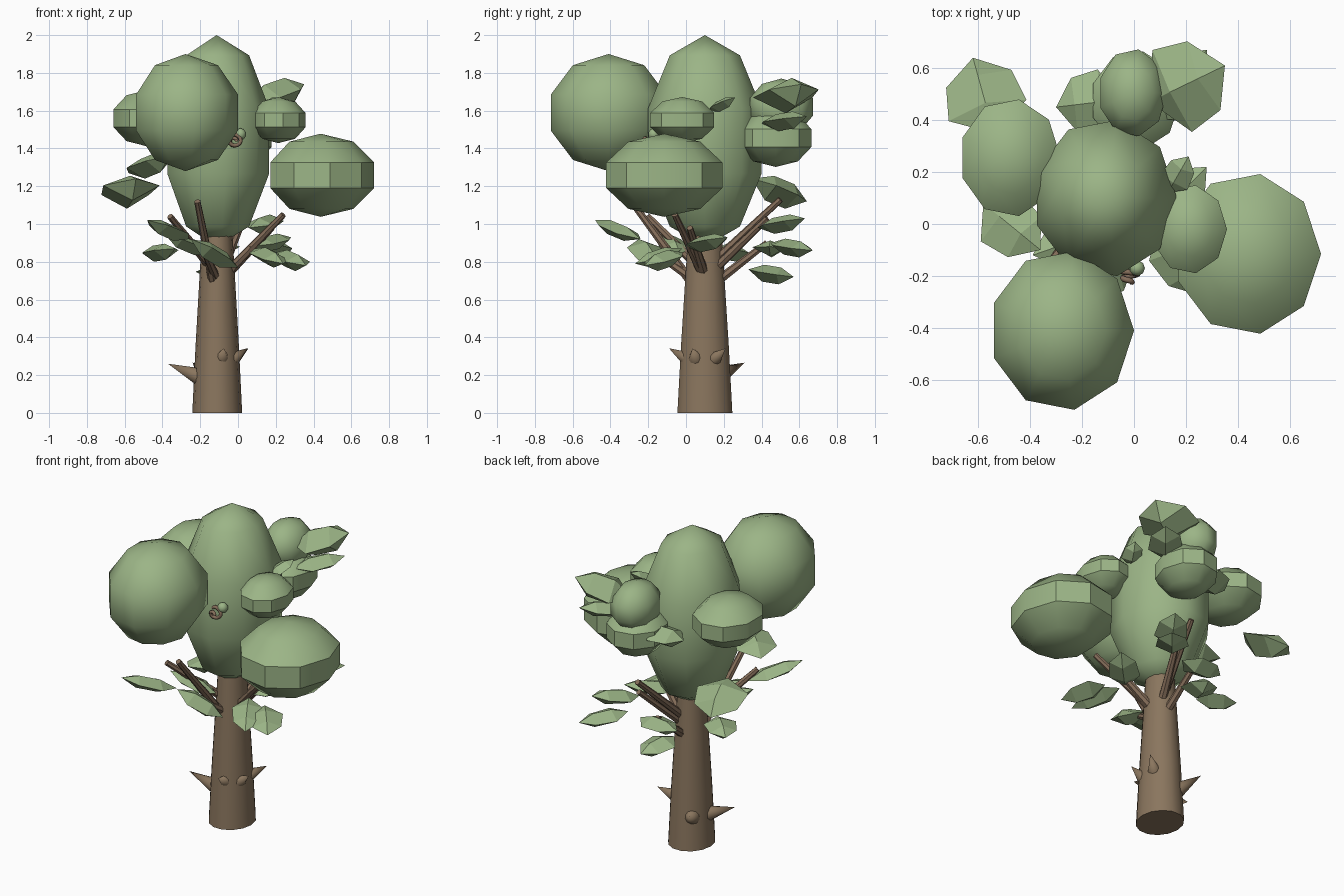
import bpy, bmesh, math
from mathutils import Vector, Matrix

if "Cube" in bpy.data.objects:
    bpy.data.objects.remove(bpy.data.objects["Cube"])


def material(name, rgb):
    m = bpy.data.materials.new(name)
    m.diffuse_color = (*rgb, 1)
    m.use_nodes = True
    m.node_tree.nodes["Principled BSDF"].inputs["Base Color"].default_value = m.diffuse_color
    return m


GREEN = material("leaf_green", (0.33, 0.46, 0.24))
BARK = material("bark_brown", (0.255, 0.18, 0.112))
TWIG = material("twig_brown", (0.235, 0.155, 0.102))


def finish(name, bm, mat, angle=None):
    """Turn a bmesh into a named object; angle None is flat, 180 fully smooth."""
    bmesh.ops.recalc_face_normals(bm, faces=bm.faces)
    me = bpy.data.meshes.new(name)
    bm.to_mesh(me)
    bm.free()
    me.materials.append(mat)
    ob = bpy.data.objects.new(name, me)
    bpy.context.collection.objects.link(ob)
    if angle is not None:
        bpy.ops.object.select_all(action='DESELECT')
        ob.select_set(True)
        bpy.context.view_layer.objects.active = ob
        bpy.ops.object.shade_smooth_by_angle(angle=math.radians(angle))
    return ob


def foliage(name, centre, size, angle):
    """Nine sided ball with a straight band around the middle, one corner towards +x."""
    bm = bmesh.new()
    bmesh.ops.create_uvsphere(bm, u_segments=9, v_segments=5, radius=1)
    far = max(bm.verts, key=lambda v: v.co.xy.length).co
    spin = Matrix.Rotation(-math.atan2(far.y, far.x), 3, 'Z')
    k = 1 / math.sin(math.radians(72))  # widest ring reaches full size
    for v in bm.verts:
        p = spin @ v.co
        v.co = Vector((p.x * size[0] * k, p.y * size[1] * k, p.z * size[2])) + Vector(centre)
    finish(name, bm, GREEN, angle)


def spike(name, a, b, r1, r2, mat, sides=8):
    """Tapered rod from a to b."""
    a, b = Vector(a), Vector(b)
    d = b - a
    mtx = Matrix.Translation((a + b) / 2) @ d.to_track_quat('Z', 'Y').to_matrix().to_4x4()
    bm = bmesh.new()
    bmesh.ops.create_cone(bm, cap_ends=True, segments=sides, radius1=r1, radius2=r2,
                          depth=d.length, matrix=mtx)
    finish(name, bm, mat, 50)


def leaf(name, a, b, width):
    """Thick faceted leaf from a to b, with a rib on top and a keel below."""
    a, b = Vector(a), Vector(b)
    d = b - a
    side = d.cross(Vector((0, 0, 1))).normalized()
    up = side.cross(d).normalized()
    bm = bmesh.new()
    base, tip = bm.verts.new(a), bm.verts.new(b)
    rib, keel = [[bm.verts.new(a + d * t + up * width * h) for t in (0.33, 0.7)]
                 for h in (0.19, -0.26)]
    for s in (-1, 1):
        edge = [bm.verts.new(a + d * t + side * s * width * w)
                for t, w in ((0.3, 0.5), (0.72, 0.42))]
        for mid in (rib, keel):
            bm.faces.new((base, mid[0], edge[0]))
            bm.faces.new((mid[0], mid[1], edge[1], edge[0]))
            bm.faces.new((mid[1], tip, edge[1]))
    finish(name, bm, GREEN)


# Trunk: lathed taper
bm = bmesh.new()
SIDES = 14
rings = []
for z, r in ((0, 0.132), (0.35, 0.115), (0.7, 0.095), (0.96, 0.08)):
    rings.append([bm.verts.new((-0.11 + r * math.cos(i * math.tau / SIDES),
                                0.10 + 1.13 * r * math.sin(i * math.tau / SIDES), z))
                  for i in range(SIDES)])
for lo, hi in zip(rings, rings[1:]):
    for i in range(SIDES):
        j = (i + 1) % SIDES
        bm.faces.new((lo[i], lo[j], hi[j], hi[i]))
bm.faces.new(rings[0])
bm.faces.new(rings[-1])
finish("trunk", bm, BARK, 40)

# Foliage balls: round ones fully smooth, flat ones with a crisp band
foliage("crown", (-0.113, 0.10, 1.44), (0.278, 0.305, 0.56), 180)
foliage("front_foliage", (-0.278, -0.41, 1.59), (0.278, 0.31, 0.31), 180)
foliage("back_top_foliage", (-0.005, 0.505, 1.62), (0.132, 0.17, 0.15), 180)
foliage("right_foliage", (0.437, -0.115, 1.258), (0.283, 0.312, 0.22), 37)
foliage("right_small_foliage", (0.213, -0.02, 1.55), (0.145, 0.172, 0.122), 37)
foliage("left_foliage", (-0.477, 0.255, 1.56), (0.195, 0.228, 0.15), 37)
foliage("back_foliage", (0.005, 0.475, 1.455), (0.173, 0.192, 0.153), 37)

# Branches
for i, (a, b) in enumerate((
        ((-0.13, 0.03, 0.69), (-0.215, -0.29, 1.12)),
        ((-0.05, 0.08, 0.75), (0.24, -0.06, 1.05)),
        ((-0.06, 0.10, 0.73), (0.18, 0.02, 0.98)),
        ((-0.09, 0.15, 0.80), (-0.01, 0.50, 1.13)),
        ((-0.08, 0.15, 0.76), (0.03, 0.43, 1.03)),
        ((-0.10, 0.17, 0.70), (-0.10, 0.43, 0.90)),
        ((-0.15, 0.06, 0.78), (-0.36, -0.20, 1.04)),
        ((-0.11, 0.05, 0.70), (-0.18, -0.18, 0.86)))):
    spike(f"branch_{i + 1}", a, b, 0.026, 0.017, TWIG, 7)

# Thorns low on the trunk
for i, (a, b, r) in enumerate((
        ((-0.085, 0.00, 0.290), (-0.075, -0.09, 0.342), 0.036),
        ((-0.02, 0.05, 0.290), (0.05, 0.035, 0.342), 0.036),
        ((-0.02, 0.155, 0.290), (0.055, 0.21, 0.342), 0.036),
        ((-0.20, 0.08, 0.19), (-0.37, 0.04, 0.260), 0.048),
        ((-0.17, 0.18, 0.20), (-0.24, 0.31, 0.266), 0.048))):
    spike(f"thorn_{i + 1}", a, b, r, 0.0, BARK, 10)

# Leaves: base, tip, width
for i, (a, b, w) in enumerate((
        ((-0.54, 0.35, 1.24), (-0.62, 0.64, 1.12), 0.31),
        ((-0.58, 0.08, 1.27), (-0.36, -0.10, 1.36), 0.24),
        ((-0.26, -0.24, 0.92), (-0.48, -0.48, 1.02), 0.17),
        ((-0.25, -0.25, 0.92), (0.00, -0.15, 0.77), 0.20),
        ((-0.13, -0.03, 0.84), (-0.39, -0.12, 0.95), 0.17),
        ((-0.33, 0.16, 0.87), (-0.50, 0.32, 0.84), 0.19),
        ((0.20, -0.02, 0.85), (0.36, -0.22, 0.78), 0.20),
        ((0.09, -0.02, 0.87), (0.24, -0.27, 0.79), 0.18),
        ((0.06, 0.00, 0.88), (0.28, 0.22, 0.93), 0.18),
        ((0.06, 0.38, 0.98), (0.22, 0.63, 1.03), 0.19),
        ((0.09, 0.45, 0.90), (0.28, 0.67, 0.86), 0.19),
        ((0.01, 0.44, 0.88), (-0.26, 0.46, 0.87), 0.19),
        ((-0.15, 0.33, 0.76), (-0.08, 0.57, 0.72), 0.20),
        ((0.06, 0.47, 1.64), (0.35, 0.61, 1.74), 0.35),
        ((0.10, 0.40, 1.53), (0.30, 0.64, 1.57), 0.20),
        ((-0.05, 0.48, 1.47), (-0.30, 0.45, 1.45), 0.25),
        ((0.13, 0.12, 1.60), (0.21, 0.26, 1.67), 0.12))):
    leaf(f"leaf_{i + 1}", a, b, w)

# Curled twig beside the front foliage
cu = bpy.data.curves.new("curled_twig", 'CURVE')
cu.dimensions = '3D'
cu.bevel_depth = 0.011
cu.bevel_resolution = 1
sp = cu.splines.new('POLY')
N = 22
sp.points.add(N - 1)
for i, p in enumerate(sp.points):
    t = i / (N - 1)
    ang, r = t * math.tau * 1.6, 0.012 + 0.036 * t
    p.co = (-0.02 + r * math.cos(ang), -0.225 + 0.05 * t, 1.44 + 0.85 * r * math.sin(ang), 1)
cu.materials.append(TWIG)
bpy.context.collection.objects.link(bpy.data.objects.new("curled_twig", cu))
foliage("twig_bud", (0.012, -0.17, 1.475), (0.03, 0.03, 0.032), 180)
